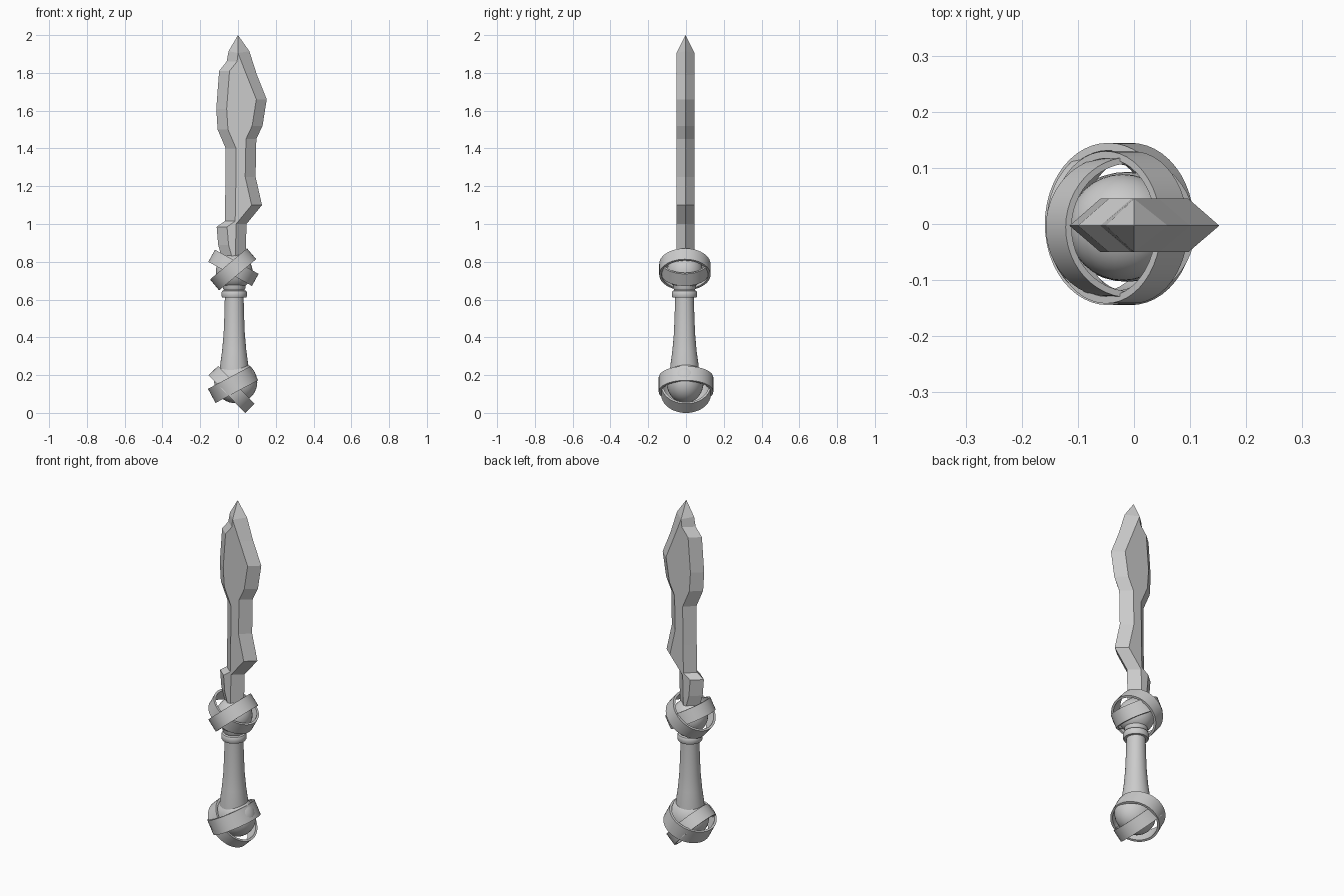
import bpy, bmesh
from math import sin, cos, pi, radians

if "Cube" in bpy.data.objects:
    bpy.data.objects.remove(bpy.data.objects["Cube"])


def make_object(name, bm, smooth=True):
    bmesh.ops.remove_doubles(bm, verts=bm.verts, dist=1e-5)
    bmesh.ops.recalc_face_normals(bm, faces=bm.faces)
    me = bpy.data.meshes.new(name)
    bm.to_mesh(me)
    bm.free()
    ob = bpy.data.objects.new(name, me)
    bpy.context.collection.objects.link(ob)
    if smooth:
        bpy.ops.object.select_all(action='DESELECT')
        bpy.context.view_layer.objects.active = ob
        ob.select_set(True)
        bpy.ops.object.shade_smooth_by_angle(angle=radians(35))
    return ob


def lathe(name, profile, loc, closed=False, scale_y=1.0, tilt=0, n=48):
    """Revolve (radius, z) points round z, then place and tilt in the xz plane."""
    bm = bmesh.new()
    rings = [[bm.verts.new((r * cos(2 * pi * i / n), r * sin(2 * pi * i / n) * scale_y, z))
              for i in range(n)] for r, z in profile]
    pairs = list(zip(rings, rings[1:]))
    if closed:
        pairs.append((rings[-1], rings[0]))
    for a, b in pairs:
        for i in range(n):
            j = (i + 1) % n
            bm.faces.new((a[i], a[j], b[j], b[i]))
    if not closed:
        bm.faces.new(rings[0])
        bm.faces.new(rings[-1])
    ob = make_object(name, bm)
    ob.location = loc
    ob.rotation_euler = (0, -radians(tilt), 0)
    return ob


def band(name, loc, radius, width, tilt, scale_y):
    h, t = width / 2, 0.012
    lathe(name, [(radius, -h), (radius, h), (radius - t, h), (radius - t, -h)],
          loc, closed=True, scale_y=scale_y, tilt=tilt)


def ball(name, loc, scale):
    bm = bmesh.new()
    bmesh.ops.create_uvsphere(bm, u_segments=32, v_segments=20, radius=1)
    bmesh.ops.scale(bm, vec=scale, verts=bm.verts)
    make_object(name, bm).location = loc


# Blade: wavy outline on the y = 0 plane, bevelled to two flat sides
right = [(0.06, 1.915), (0.10, 1.79), (0.152, 1.66), (0.13, 1.52), (0.097, 1.45),
         (0.093, 1.25), (0.127, 1.10), (0.045, 1.0), (0.04, 0.80)]
left = [(-0.05, 1.915), (-0.06, 1.86), (-0.10, 1.81), (-0.115, 1.61), (-0.108, 1.50),
        (-0.065, 1.40), (-0.067, 1.18), (-0.07, 1.015), (-0.113, 0.985), (-0.105, 0.89),
        (-0.08, 0.80)]
outline = [(0, 2.0)] + right + left[::-1]


def inner(p):
    x, z = p
    if z > 1.91:
        return 0.0, 1.905
    if x > 0:
        return x - 0.055, z
    return x + 0.055, z


bm = bmesh.new()
edge = [bm.verts.new((x, -0.003, z)) for x, z in outline]
for y in (-0.05, 0.045):
    pts = [inner(p) for p in outline]
    side = []
    for k, (x, z) in enumerate(pts):
        if z == 1.905 and side:
            side.append(side[0])
        else:
            side.append(bm.verts.new((x, y, z)))
    for k in range(len(edge)):
        j = (k + 1) % len(edge)
        loop = list(dict.fromkeys((edge[k], edge[j], side[j], side[k])))
        bm.faces.new(loop)
    bm.faces.new(list(dict.fromkeys(side)))
make_object("blade", bm, smooth=False)

# Grip with a raised collar below the guard
lathe("grip", [(0.078, 0.17), (0.075, 0.25), (0.064, 0.33), (0.056, 0.42), (0.052, 0.52),
               (0.050, 0.60), (0.050, 0.61), (0.063, 0.61), (0.067, 0.617), (0.067, 0.638),
               (0.063, 0.646), (0.054, 0.65), (0.060, 0.66), (0.060, 0.72)],
      (-0.02, -0.008, 0))

# Guard: ball wrapped by two crossed bands
ball("guard_ball", (-0.02, -0.006, 0.748), (0.097, 0.095, 0.095))
band("guard_band_outer", (-0.026, -0.006, 0.76), 0.128, 0.075, 40, 1.06)
band("guard_band_inner", (-0.024, -0.006, 0.768), 0.132, 0.073, -29, 0.95)

# Pommel: ball wrapped by two crossed bands
ball("pommel_ball", (-0.012, -0.005, 0.163), (0.114, 0.098, 0.112))
band("pommel_band_outer", (-0.026, 0, 0.15), 0.128, 0.085, 28, 1.13)
band("pommel_band_inner", (-0.034, 0, 0.124), 0.139, 0.07, -46, 0.95)
